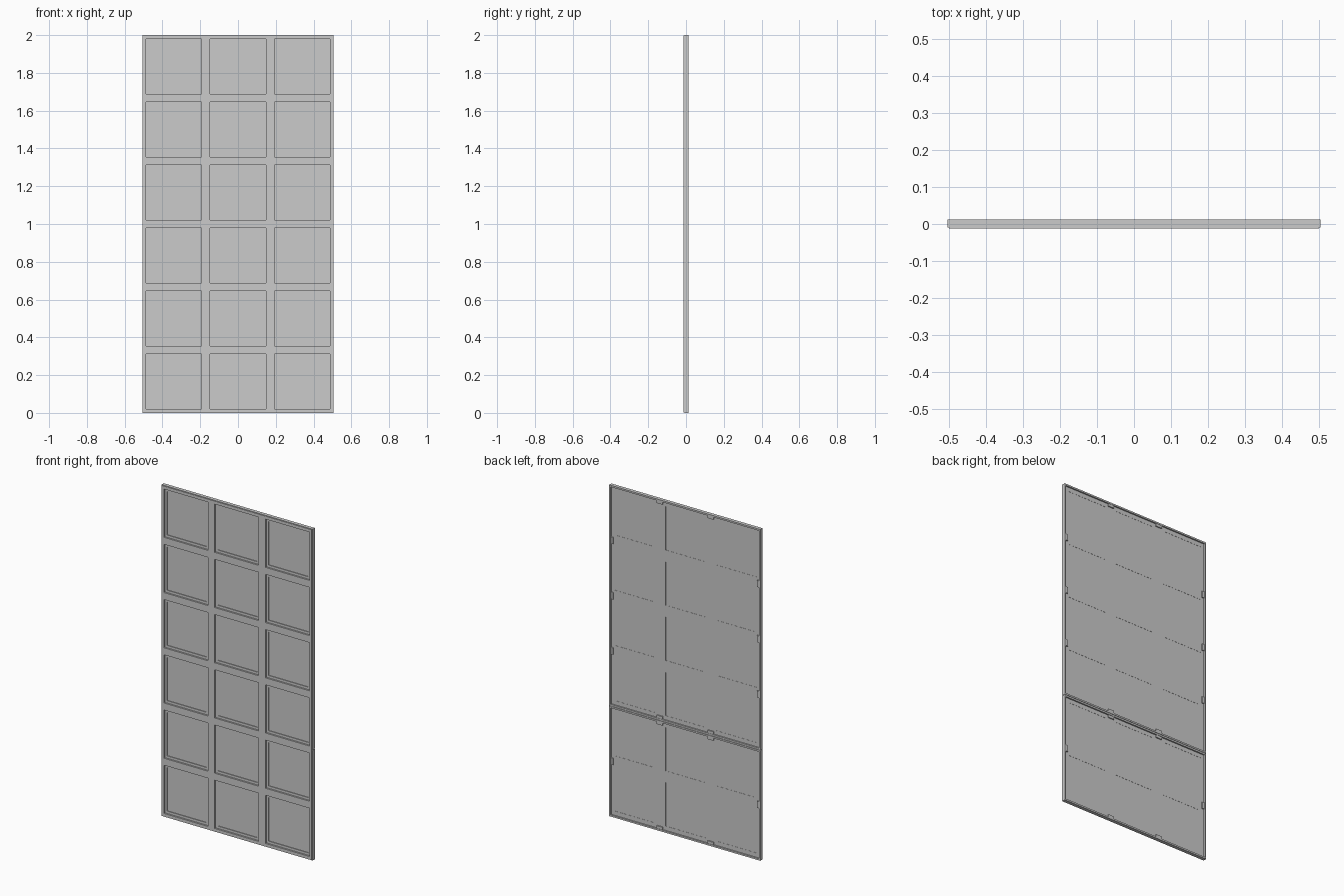
import bpy, bmesh
from mathutils import Vector

if "Cube" in bpy.data.objects:
    bpy.data.objects.remove(bpy.data.objects["Cube"])

COLS, ROWS = 3, 6
PX, PZ = 0.34, 1.0 / 3.0          # spacing of the openings
SPLIT = 2 * PZ                    # height where lower and upper panel meet


def finish(bm, name):
    bmesh.ops.recalc_face_normals(bm, faces=bm.faces)
    me = bpy.data.meshes.new(name)
    bm.to_mesh(me)
    bm.free()
    ob = bpy.data.objects.new(name, me)
    bpy.context.collection.objects.link(ob)
    return ob


def lattice(name, xs, zs, y0, y1):
    """Plate with an opening in every odd cell, extruded from y0 to y1."""
    bm = bmesh.new()
    v = [[bm.verts.new((x, y0, z)) for z in zs] for x in xs]
    faces = []
    for i in range(len(xs) - 1):
        for j in range(len(zs) - 1):
            if not (i % 2 and j % 2):
                faces.append(bm.faces.new((v[i][j], v[i + 1][j], v[i + 1][j + 1], v[i][j + 1])))
    res = bmesh.ops.extrude_face_region(bm, geom=faces, use_keep_orig=True)
    moved = [g for g in res['geom'] if isinstance(g, bmesh.types.BMVert)]
    bmesh.ops.translate(bm, verts=moved, vec=Vector((0, y1 - y0, 0)))
    return finish(bm, name)


def boxes(name, items):
    """Several boxes in one mesh, each (x0, x1, y0, y1, z0, z1)."""
    bm = bmesh.new()
    for x0, x1, y0, y1, z0, z1 in items:
        vs = bmesh.ops.create_cube(bm, size=1)['verts']
        bmesh.ops.scale(bm, verts=vs, vec=(x1 - x0, y1 - y0, z1 - z0))
        bmesh.ops.translate(bm, verts=vs, vec=((x0 + x1) / 2, (y0 + y1) / 2, (z0 + z1) / 2))
    return finish(bm, name)


cx = [(i - 1) * PX for i in range(COLS)]
cz = [(j + 0.5) * PZ for j in range(ROWS)]


def cuts(centres, half, lo, hi):
    return [lo] + [c + s * half for c in centres for s in (-1, 1)] + [hi]


# front lattice with square openings, and the wider ledge lattice behind it
lattice("front_lattice", cuts(cx, 0.147, -0.5, 0.5), cuts(cz, 0.1455, 0.003, 1.997), -0.0125, -0.003)
lattice("back_lattice", cuts(cx, 0.133, -0.494, 0.494), cuts(cz, 0.131, 0.008, 1.992), -0.003, 0.004)

# thin panes
boxes("panes", [(x - 0.133, x + 0.133, 0.001, 0.003, z - 0.131, z + 0.131) for x in cx for z in cz])

# raised rims of the two stacked panels, with short blocks at the bar ends
W = 0.01
for label, z0, z1 in (("lower", 0.0, SPLIT - 0.001), ("upper", SPLIT + 0.001, 2.0)):
    lattice(label + "_rim", [-0.505, -0.505 + W, 0.505 - W, 0.505],
            [z0, z0 + W, z1 - W, z1], -0.009, 0.0125)
    blocks = []
    for x in (-PX / 2, PX / 2):
        for a, b in ((z0 + W, z0 + 0.026), (z1 - 0.026, z1 - W)):
            blocks.append((x - 0.02, x + 0.02, 0.003, 0.0105, a, b))
    for k in range(1, ROWS):
        z = k * PZ
        if z0 + 0.05 < z < z1 - 0.05:
            for a, b in ((-0.495, -0.48), (0.48, 0.495)):
                blocks.append((a, b, 0.003, 0.0105, z - 0.02, z + 0.02))
    boxes(label + "_end_blocks", blocks)
